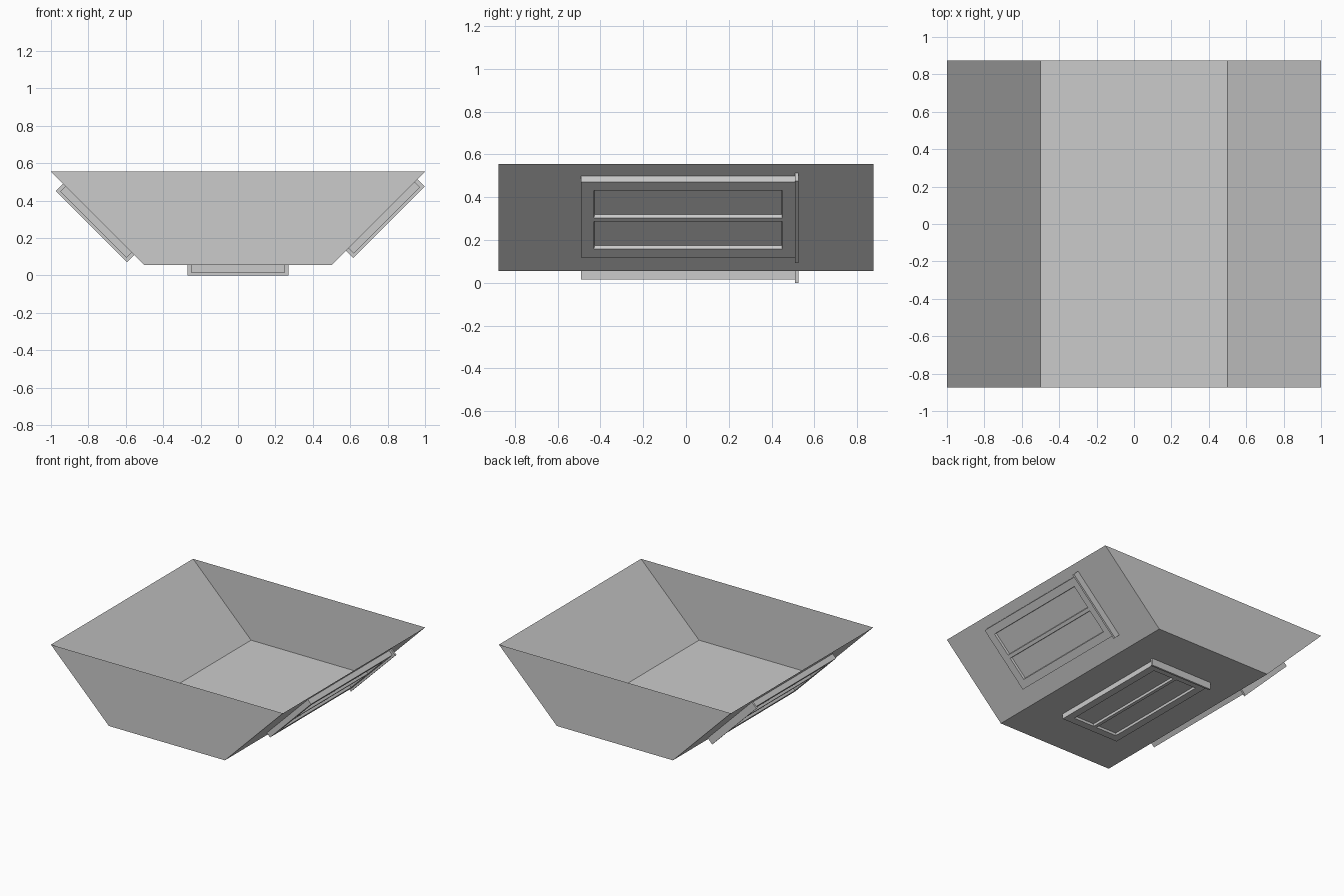
import bpy, bmesh, math
from mathutils import Matrix

if "Cube" in bpy.data.objects:
    bpy.data.objects.remove(bpy.data.objects["Cube"])


def make_object(name, bm, matrix=Matrix()):
    bmesh.ops.recalc_face_normals(bm, faces=bm.faces) if name == "bay_shell" else None
    mesh = bpy.data.meshes.new(name)
    bm.to_mesh(mesh)
    bm.free()
    obj = bpy.data.objects.new(name, mesh)
    obj.matrix_world = matrix
    bpy.context.collection.objects.link(obj)
    return obj


# Open three-sided bay with flat end panels
def bay_shell():
    bm = bmesh.new()
    profile = [(-1, 0.555), (-0.5, 0.055), (0.5, 0.055), (1, 0.555)]
    front = [bm.verts.new((x, -0.875, z)) for x, z in profile]
    back = [bm.verts.new((x, 0.875, z)) for x, z in profile]
    for i in range(3):
        bm.faces.new((front[i], back[i], back[i + 1], front[i + 1]))
    bm.faces.new(front)
    bm.faces.new(back[::-1])
    make_object("bay_shell", bm)


# Window frame with two recessed panes; local z points out of the wall
def window_frame(name, matrix):
    bm = bmesh.new()
    us = [-0.25, -0.192, -0.013, 0.013, 0.192, 0.25]
    vs = [-0.49, -0.43, 0.45, 0.51]
    depth = 0.04
    grid = [[bm.verts.new((u, v, depth)) for v in vs] for u in us]
    panes = []
    for i in range(len(us) - 1):
        for j in range(len(vs) - 1):
            f = bm.faces.new((grid[i][j], grid[i + 1][j], grid[i + 1][j + 1], grid[i][j + 1]))
            if j == 1 and i in (1, 3):
                panes.append(f)
    rim = [e for e in bm.edges if e.is_boundary]
    sides = bmesh.ops.extrude_edge_only(bm, edges=rim)["geom"]
    for v in sides:
        if isinstance(v, bmesh.types.BMVert):
            v.co.z = 0
    bmesh.ops.inset_individual(bm, faces=panes, thickness=0.004, depth=-0.018)
    make_object(name, bm, matrix)


# Projecting sill strip at the lower end of the window
def window_sill(name, matrix):
    bm = bmesh.new()
    bmesh.ops.create_cube(bm, size=1)
    bmesh.ops.scale(bm, vec=(0.54, 0.015, 0.055), verts=bm.verts)
    bmesh.ops.translate(bm, vec=(0, 0.5175, 0.0275), verts=bm.verts)
    make_object(name, bm, matrix)


bay_shell()
for side, loc, angle in (("centre", (0, 0, 0.055), 180),
                         ("right", (0.768, 0, 0.323), 135),
                         ("left", (-0.745, 0, 0.3), 225)):
    m = Matrix.Translation(loc) @ Matrix.Rotation(math.radians(angle), 4, 'Y')
    window_frame(side + "_window_frame", m)
    window_sill(side + "_window_sill", m)
